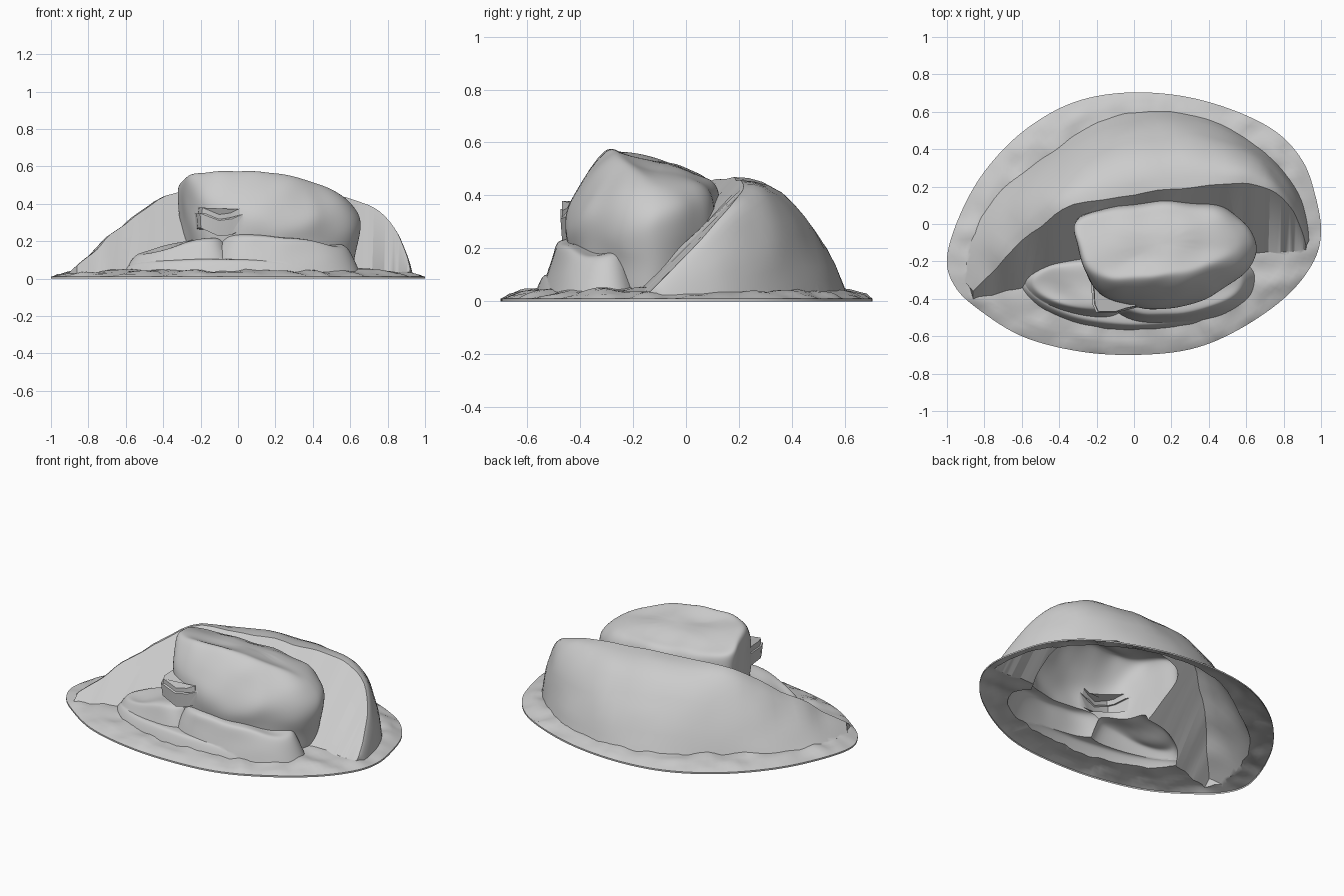
import bpy, bmesh, math
from mathutils import Vector, noise

if "Cube" in bpy.data.objects:
    bpy.data.objects.remove(bpy.data.objects["Cube"])


def smooth_path(points, steps, closed=False):
    """Catmull-Rom interpolation of points of any size."""
    n, out = len(points), []
    get = (lambda i: points[i % n]) if closed else (lambda i: points[max(0, min(n - 1, i))])
    for i in range(n if closed else n - 1):
        for s in range(steps):
            t = s / steps
            out.append(tuple(
                0.5 * (2 * b + (c - a) * t + (2 * a - 5 * b + 4 * c - d) * t * t
                       + (3 * b - a - 3 * c + d) * t ** 3)
                for a, b, c, d in zip(get(i - 1), get(i), get(i + 1), get(i + 2))))
    if not closed:
        out.append(tuple(points[-1]))
    return out


def loft(name, rings, subdiv=0):
    """Closed solid skinned over equal-length rings, capped at both ends."""
    bm = bmesh.new()
    rows = [[bm.verts.new(p) for p in r] for r in rings]
    n = len(rows[0])
    for a, b in zip(rows, rows[1:]):
        for i in range(n):
            j = (i + 1) % n
            bm.faces.new((a[i], a[j], b[j], b[i]))
    bm.faces.new(rows[0])
    bm.faces.new(rows[-1])
    bmesh.ops.recalc_face_normals(bm, faces=bm.faces)
    me = bpy.data.meshes.new(name)
    bm.to_mesh(me)
    bm.free()
    ob = bpy.data.objects.new(name, me)
    bpy.context.collection.objects.link(ob)
    if subdiv:
        ob.modifiers.new("round", 'SUBSURF').levels = subdiv
    return ob


def scaled(ring, k, z=None, grow=0):
    """Ring scaled (and grown outwards) in plan, at a fixed height or its own."""
    c = sum((Vector(p[:2]) for p in ring), Vector((0, 0))) / len(ring)
    out = []
    for p in ring:
        d = Vector(p[:2]) - c
        q = c + d * k + d.normalized() * grow
        out.append((q.x, q.y, p[2] if z is None else z))
    return out


def stone(name, top, spread):
    """Low stone whose sides slope out to the ground."""
    return loft(name, [scaled(top, 1, -0.12, spread * 1.5), scaled(top, 1, 0.0, spread),
                       [(x, y, z * 0.88) for x, y, z in scaled(top, 1, None, spread * 0.2)],
                       scaled(top, 0.95), scaled(top, 0.5)], 3)


# ground skirt
edge = [(1, -0.05), (0.97, 0.15), (0.9, 0.34), (0.75, 0.5), (0.5, 0.62), (0.22, 0.69),
        (-0.08, 0.7), (-0.35, 0.64), (-0.6, 0.49), (-0.8, 0.28), (-0.93, 0.05),
        (-1, -0.18), (-0.96, -0.33), (-0.84, -0.45), (-0.6, -0.6), (-0.3, -0.68),
        (0, -0.7), (0.3, -0.67), (0.55, -0.57), (0.8, -0.4), (0.95, -0.22)]
rim = [(x, y, 0) for x, y in smooth_path(edge, 7, True)]
ground_rings = [scaled(rim, 1, -0.06)]
for k, z in ((1, 0.01), (0.97, 0.02), (0.94, 0.027), (0.91, 0.034), (0.88, 0.038),
             (0.85, 0.04), (0.8, 0.043), (0.74, 0.048), (0.66, 0.055), (0.5, 0.055)):
    rough = 0.0 if k == 1 else 0.016
    ground_rings.append([(x, y, z + rough * noise.noise(Vector((x * 11, y * 11, 3))))
                         for x, y, _ in scaled(rim, k)])
ground = loft("rock_outcrop", ground_rings)

# back slab: stations of ridge x, y, back base x, y and bulge power
stations = [(-0.86, -0.36, -0.93, -0.28, 1.2), (-0.78, -0.28, -0.92, -0.15, 1.2),
            (-0.68, -0.17, -0.87, 0.0, 1.3),
            (-0.5, -0.01, -0.72, 0.2, 1.6), (-0.33, 0.1, -0.5, 0.36, 2.0),
            (0, 0.16, -0.2, 0.56, 2.4), (0.25, 0.193, 0.1, 0.62, 2.4),
            (0.45, 0.21, 0.4, 0.57, 2.4), (0.62, 0.21, 0.62, 0.45, 2.5),
            (0.76, 0.165, 0.77, 0.32, 2.5), (0.85, 0.07, 0.88, 0.17, 2.3),
            (0.9, -0.04, 0.925, 0.03, 2.2), (0.92, -0.12, 0.94, -0.08, 2)]
slab_rings = []
for rx, ry, bx, by, power in smooth_path(stations, 4):
    rz = 0.305 - 0.145 * rx + ry              # ridge lies on the tilted cut face
    ring = [(rx, -0.405 + 0.145 * rx, -0.1)]
    for i in range(13):
        u = math.sin(i / 12 * math.pi / 2)
        ring.append((rx + (bx - rx) * u, ry + (by - ry) * u, rz * (1 - u ** power)))
    ring.append((bx, by, -0.1))
    slab_rings.append(ring)
back_slab = loft("back_slab", slab_rings)

# front boulder: shoulder and crest outlines
shoulder = [(-0.345, 0.02, 0.46), (-0.22, 0.085, 0.44), (0.1, 0.13, 0.4), (0.35, 0.125, 0.4),
            (0.54, 0.085, 0.38), (0.65, -0.06, 0.35), (0.68, -0.15, 0.33),
            (0.6, -0.28, 0.34), (0.43, -0.4, 0.35), (0.22, -0.465, 0.36),
            (0, -0.455, 0.38), (-0.22, -0.4, 0.44), (-0.28, -0.22, 0.52), (-0.31, -0.1, 0.5)]
crest = [(-0.33, 0.01, 0.5), (-0.21, 0.07, 0.48), (0.1, 0.1, 0.46), (0.33, 0.09, 0.45),
         (0.48, 0.06, 0.44), (0.58, -0.06, 0.44), (0.58, -0.14, 0.45), (0.48, -0.21, 0.5),
         (0.34, -0.26, 0.55), (0.2, -0.29, 0.58), (0, -0.31, 0.592), (-0.21, -0.31, 0.58),
         (-0.27, -0.2, 0.57), (-0.3, -0.1, 0.54)]
inner = [(x, y, 0.53 + (z - 0.53) * 0.8) for x, y, z in scaled(crest, 0.8)]
boulder = loft("front_boulder", [
    scaled(shoulder, 0.86, -0.1), scaled(shoulder, 0.9, 0.08), scaled(shoulder, 0.97, 0.22),
    shoulder, crest, inner, scaled(inner, 0.4, 0.53)], 3)

# low stones and rubble along the front
right_stone = stone("right_stone", [
    (-0.1, -0.25, 0.24), (0.3, -0.25, 0.24), (0.57, -0.22, 0.2), (0.59, -0.35, 0.17),
    (0.45, -0.45, 0.2), (0.2, -0.49, 0.22), (-0.08, -0.49, 0.25)], 0.1)
left_stone = stone("left_stone", [
    (-0.6, -0.28, 0.13), (-0.35, -0.2, 0.2), (-0.08, -0.2, 0.23), (-0.06, -0.47, 0.23),
    (-0.25, -0.46, 0.2), (-0.46, -0.42, 0.13)], 0.1)
rubble = stone("rubble", [
    (-0.66, -0.28, 0.085), (-0.3, -0.22, 0.1), (0.2, -0.25, 0.1), (0.58, -0.28, 0.08),
    (0.5, -0.46, 0.08), (0.2, -0.54, 0.1), (-0.15, -0.54, 0.11), (-0.45, -0.47, 0.1)], 0.07)

# thin flakes on the boulder's left corner
flake = [(-0.23, -0.32, 0), (-0.225, -0.43, 0), (-0.205, -0.47, 0), (-0.1, -0.478, 0),
         (-0.03, -0.455, 0), (0.025, -0.44, 0), (0.0, -0.36, 0)]
tilt = [(x, y, 0.02 * math.sin(x * 20)) for x, y, z in flake]
lift = lambda ring, z: [(p[0], p[1], p[2] + z) for p in ring]
lower_flake = loft("lower_flake", [lift(scaled(tilt, 0.9), 0.25), lift(tilt, 0.33)])
upper_flake = loft("upper_flake", [lift(scaled(tilt, 0.9), 0.32), lift(scaled(tilt, 0.88), 0.36)])

# fuse into one solid
parts = [back_slab, boulder, rubble, right_stone, left_stone, lower_flake, upper_flake]
for part in parts:
    mod = ground.modifiers.new(part.name, 'BOOLEAN')
    mod.operation, mod.solver, mod.object = 'UNION', 'EXACT', part
deps = bpy.context.evaluated_depsgraph_get()
fused = bpy.data.meshes.new_from_object(ground.evaluated_get(deps))
ground.modifiers.clear()
ground.data = fused
for part in parts:
    bpy.data.objects.remove(part)

# open the underside and weather the surface
bm = bmesh.new()
bm.from_mesh(fused)
bmesh.ops.bisect_plane(bm, geom=bm.verts[:] + bm.edges[:] + bm.faces[:], dist=1e-5,
                       plane_co=(0, 0, 0), plane_no=(0, 0, 1), clear_inner=True)
for v in bm.verts:
    if v.co.z > 0.06:
        v.co += noise.noise_vector(v.co * 6) * 0.012 * min(1, (v.co.z - 0.06) * 8)
bm.to_mesh(fused)
bm.free()

bpy.context.view_layer.objects.active = ground
ground.select_set(True)
bpy.ops.object.shade_smooth_by_angle(angle=math.radians(40))
